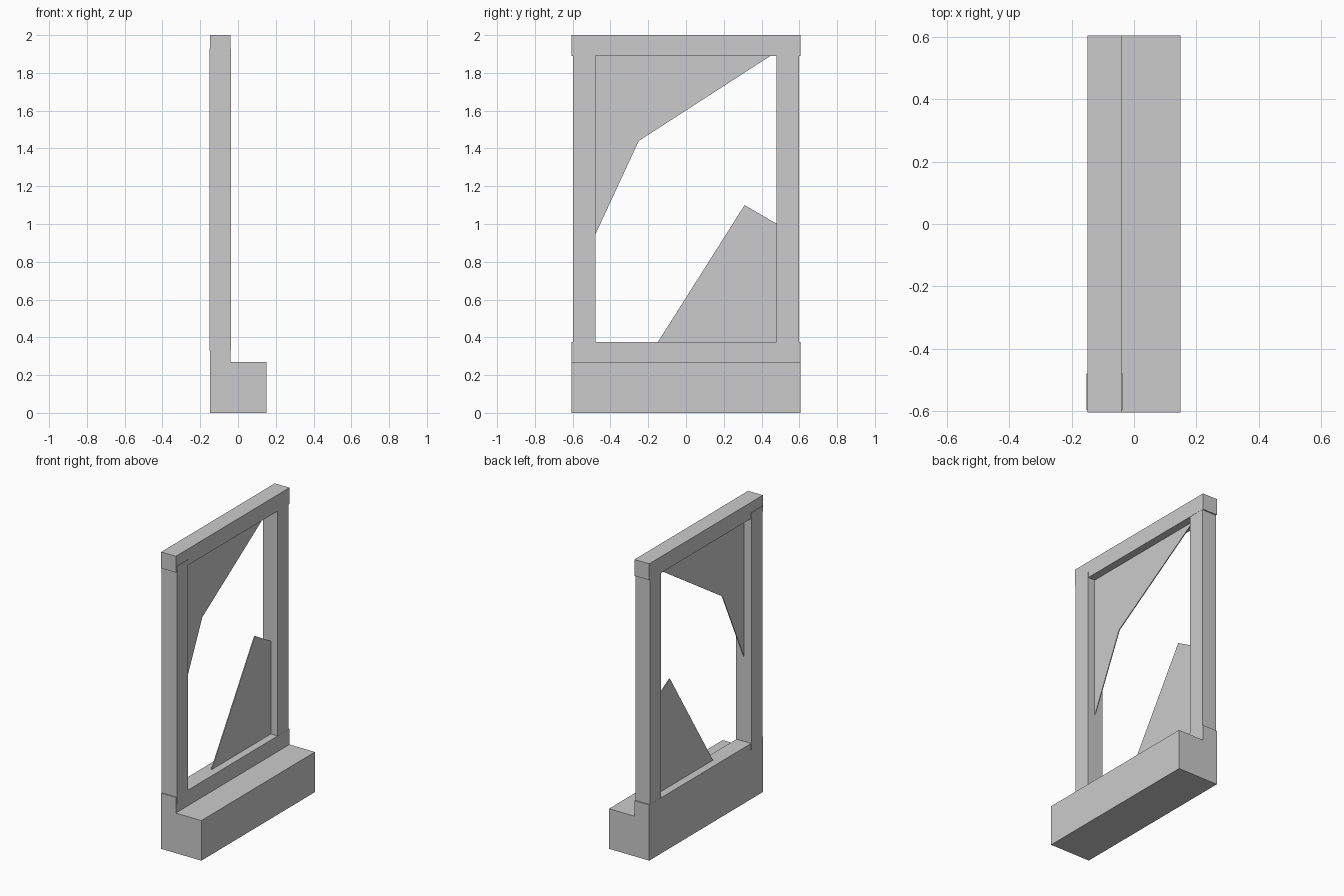
import bpy
import bmesh
from mathutils import Vector

if "Cube" in bpy.data.objects:
    bpy.data.objects.remove(bpy.data.objects["Cube"])


def extrude_profile(name, points, offset):
    """Make a closed solid by extruding a flat profile."""
    bm = bmesh.new()
    face = bm.faces.new([bm.verts.new(p) for p in points])
    moved = bmesh.ops.extrude_face_region(bm, geom=[face])["geom"]
    verts = [g for g in moved if isinstance(g, bmesh.types.BMVert)]
    bmesh.ops.translate(bm, verts=verts, vec=Vector(offset))
    bmesh.ops.recalc_face_normals(bm, faces=bm.faces)
    mesh = bpy.data.meshes.new(name)
    bm.to_mesh(mesh)
    bm.free()
    obj = bpy.data.objects.new(name, mesh)
    bpy.context.collection.objects.link(obj)
    return obj


def box(name, x, y, z):
    profile = [(x[0], y[0], z[0]), (x[1], y[0], z[0]),
               (x[1], y[0], z[1]), (x[0], y[0], z[1])]
    return extrude_profile(name, profile, (0, y[1] - y[0], 0))


HALF = 0.605            # half width of sill and top rail
BACK, FRONT = -0.149, -0.04
GLASS_X, GLASS_T = -0.097, 0.006

# L-shaped window sill with the bottom rail
sill = [(BACK, 0), (0.15, 0), (0.15, 0.27), (FRONT, 0.27),
        (FRONT, 0.375), (BACK, 0.375)]
extrude_profile("window_sill", [(x, -HALF, z) for x, z in sill], (0, 2 * HALF, 0))

# Top rail
box("top_rail", (BACK, FRONT), (-HALF, HALF), (1.89, 2.0))

# Uprights: one slightly proud of the rails, the other slightly inset
box("left_upright", (-0.152, -0.037), (-0.598, -0.48), (0.33, 1.93))
box("right_upright", (-0.148, -0.041), (0.48, 0.597), (0.33, 1.93))

# Broken glass left in two corners
shards = {
    "upper_glass_shard": [(-0.482, 0.94), (-0.25, 1.44), (0.45, 1.892), (-0.482, 1.892)],
    "lower_glass_shard": [(-0.15, 0.373), (0.482, 0.373), (0.482, 1.0), (0.31, 1.10)],
}
for name, outline in shards.items():
    extrude_profile(name, [(GLASS_X, y, z) for y, z in outline], (GLASS_T, 0, 0))
